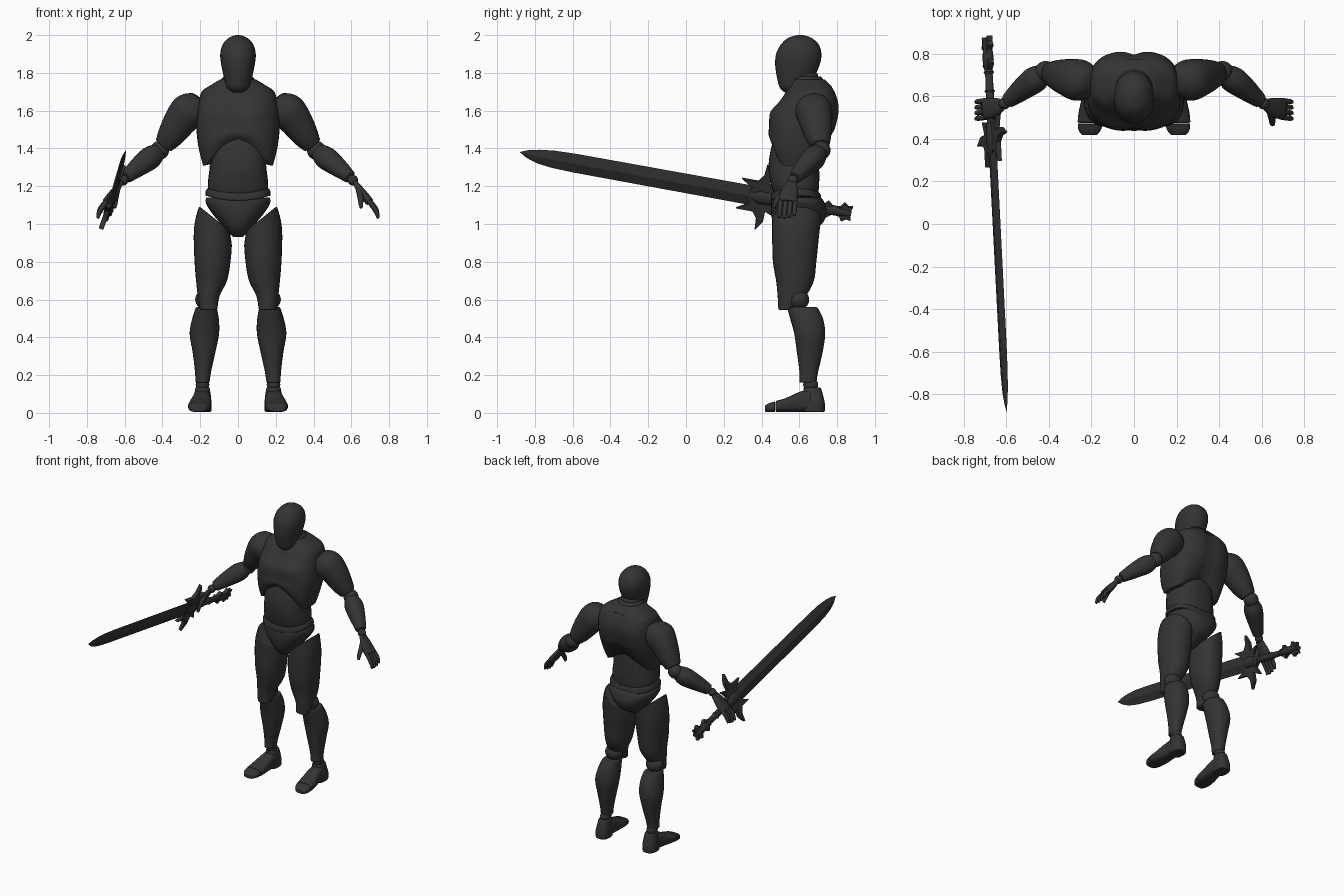
import bpy, bmesh, math
from mathutils import Vector

MAT = bpy.data.materials.new("charcoal")
MAT.diffuse_color = (0.034, 0.034, 0.035, 1)
X, Y, Z = Vector((1, 0, 0)), Vector((0, 1, 0)), Vector((0, 0, 1))


def finish(name, bm, smooth=True, bevel=0.006):
    bmesh.ops.recalc_face_normals(bm, faces=bm.faces[:])
    me = bpy.data.meshes.new(name)
    bm.to_mesh(me)
    bm.free()
    me.materials.append(MAT)
    ob = bpy.data.objects.new(name, me)
    bpy.context.collection.objects.link(ob)
    if bevel:
        mod = ob.modifiers.new("soft_rim", 'BEVEL')
        mod.width, mod.segments, mod.limit_method, mod.angle_limit = bevel, 2, 'ANGLE', 0.8
    if smooth:
        bpy.ops.object.select_all(action='DESELECT')
        ob.select_set(True)
        bpy.context.view_layer.objects.active = ob
        bpy.ops.object.shade_smooth_by_angle(angle=0.8)
    return ob


def spline(rings, steps):
    """Catmull-Rom through ring tuples."""
    if steps == 1:
        return rings
    out, n = [], len(rings)
    for i in range(n - 1):
        a, b, c, d = (rings[max(0, min(n - 1, i + k))] for k in (-1, 0, 1, 2))
        for s in range(steps):
            t = s / steps
            out.append(tuple(0.5 * (2*q + (r-p)*t + (2*p-5*q+4*r-w)*t*t + (3*q-p-3*r+w)*t**3)
                             for p, q, r, w in zip(a, b, c, d)))
    return out + [rings[-1]]


def loft(name, rings, A=X, B=Y, n=28, p=2.2, steps=4, side=1, deform=None, smooth=True, bevel=0.006):
    """Skin superellipse rings (x, y, z, radius along A, radius along B)."""
    bm, rows = bmesh.new(), []
    for x, y, z, ra, rb in spline(rings, steps):
        row = []
        for i in range(n):
            t = 2 * math.pi * i / n
            c, s = math.cos(t), math.sin(t)
            co = (Vector((x, y, z)) + A * math.copysign(abs(c) ** (2 / p), c) * max(ra, 0.001)
                  + B * math.copysign(abs(s) ** (2 / p), s) * max(rb, 0.001))
            if deform:
                co = deform(co)
            co.x *= side
            row.append(bm.verts.new(co))
        rows.append(row)
    for r, q in zip(rows, rows[1:]):
        for i in range(n):
            j = (i + 1) % n
            bm.faces.new((r[i], r[j], q[j], q[i]))
    for row in (rows[0], rows[-1]):
        mid = bm.verts.new(sum((v.co for v in row), Vector()) / n)
        for i in range(n):
            bm.faces.new((row[i], row[(i + 1) % n], mid))
    return finish(name, bm, smooth, bevel)


def stack(name, rows, **kw):
    """Centred vertical part from rows (z, half width, front y, back y)."""
    return loft(name, [(0, (f + b) / 2, z, h, (b - f) / 2) for z, h, f, b in rows], **kw)


def limb(name, pts, side, flat=1.0, **kw):
    """Tapered part along a slanted path of (x, y, z, radius)."""
    d = (Vector(pts[-1][:3]) - Vector(pts[0][:3])).normalized()
    A = (Y - d * d.y).normalized()
    return loft(name, [(x, y, z, r, r * flat) for x, y, z, r in pts], A, d.cross(A), side=side, **kw)


def ball(name, c, r, side):
    bm = bmesh.new()
    bmesh.ops.create_uvsphere(bm, u_segments=24, v_segments=14, radius=1)
    for v in bm.verts:
        v.co = Vector((side * (c[0] + v.co.x * r[0]), c[1] + v.co.y * r[1], c[2] + v.co.z * r[2]))
    finish(name, bm, bevel=0)


def shape_chest(co):
    # ribcage arch at the lower rim, pectoral swell and spine groove
    x, y, z = co
    front = y < 0.6
    w = max(0, min(1, (1.5 - z) / 0.19))
    arch = max(0, 1 - (abs(x) / 0.17) ** 2)
    if front:
        pec = math.exp(-((abs(x) - 0.09) / 0.06) ** 2 - ((z - 1.6) / 0.05) ** 2)
        co.y -= 0.014 * pec
        co.y += 0.012 * math.exp(-(x / 0.025) ** 2) * (z < 1.68)
    else:
        co.y -= 0.018 * math.exp(-(x / 0.035) ** 2) * (z < 1.72)
    co.z += (0.14 if front else 0.09) * w * arch
    return co


# Head, neck and torso
stack("head", [(1.695, .035, .525, .60), (1.72, .058, .497, .63), (1.76, .07, .485, .665),
               (1.80, .08, .477, .69), (1.85, .09, .472, .71), (1.90, .094, .477, .717),
               (1.95, .081, .502, .703), (1.985, .05, .54, .665), (2.0, .012, .588, .62)], bevel=0)
stack("neck", [(1.66, .085, .55, .72), (1.74, .075, .545, .71), (1.80, .066, .55, .695)])
stack("collar", [(1.745, .088, .54, .725), (1.765, .088, .54, .725), (1.78, .078, .548, .715)], p=2)
stack("chest", [(1.31, .185, .455, .72), (1.40, .208, .437, .755), (1.50, .22, .437, .79),
                (1.58, .215, .45, .81), (1.64, .207, .49, .81), (1.70, .193, .53, .79),
                (1.735, .145, .555, .765), (1.765, .095, .565, .735)],
      n=48, p=2.7, steps=6, deform=shape_chest, bevel=0)
stack("abdomen", [(1.16, .152, .465, .70), (1.21, .16, .45, .705), (1.30, .15, .437, .705),
                  (1.40, .145, .45, .70), (1.50, .13, .48, .69)], p=2.5)
stack("waist_band", [(1.135, .172, .45, .718), (1.155, .172, .45, .715), (1.175, .165, .455, .71)], p=2.5,
      deform=lambda c: c + Z * (0.9 * c.x ** 2 - 0.012))
stack("pelvis", [(.93, .025, .52, .60), (.96, .055, .485, .66), (1.0, .09, .462, .72), (1.06, .14, .45, .745),
                 (1.11, .17, .45, .735), (1.14, .168, .455, .715)], p=2.4)


def hip_cut(co):
    # slanted groin line at the top of the thigh
    return co + Z * 0.8 * (co.x - 0.125) * max(0, min(1, (co.z - 0.82) / 0.2))


for s, tag in ((1, "left"), (-1, "right")):
    # Leg
    loft(tag + "_thigh", [(.155, .527, .545, .045, .038), (.155, .56, .62, .058, .075),
                          (.14, .577, .70, .082, .10), (.135, .575, .80, .095, .115),
                          (.133, .58, .93, .10, .124), (.125, .585, 1.03, .08, .13)], side=s, deform=hip_cut)
    ball(tag + "_knee", (.165, .597, .60), (.062, .055, .055), s)
    loft(tag + "_shin", [(.188, .645, .16, .037, .045), (.185, .65, .22, .043, .05), (.18, .655, .32, .06, .068),
                         (.178, .655, .42, .078, .082), (.172, .638, .50, .07, .087),
                         (.168, .615, .56, .055, .08)], side=s)
    ball(tag + "_ankle", (.188, .66, .15), (.036, .04, .036), s)
    loft(tag + "_heel", [(.19, .675, .005, .048, .06), (.19, .677, .05, .05, .058),
                         (.188, .672, .10, .043, .052), (.188, .668, .135, .038, .045)], side=s, p=2.5)
    loft(tag + "_forefoot", [(.19, .66, .065, .046, .06), (.193, .60, .058, .05, .053),
                             (.20, .53, .042, .059, .037), (.205, .475, .034, .06, .029)], X, Z, side=s, p=2.8)
    loft(tag + "_toe_cap", [(.205, .472, .033, .059, .028), (.208, .44, .028, .052, .023),
                            (.209, .417, .022, .035, .016)], X, Z, side=s, p=2.8)
    # Arm
    limb(tag + "_upper_arm", [(.205, .67, 1.665, .045), (.228, .67, 1.64, .078), (.26, .675, 1.60, .097),
                              (.31, .688, 1.54, .087), (.36, .70, 1.465, .07), (.395, .71, 1.415, .05)], s)
    ball(tag + "_elbow", (.415, .715, 1.39), (.05, .05, .05), s)
    limb(tag + "_forearm", [(.425, .707, 1.382, .045), (.465, .678, 1.35, .061), (.53, .628, 1.30, .051),
                            (.593, .577, 1.248, .034)], s)
    ball(tag + "_wrist", (.608, .566, 1.232), (.028, .028, .028), s)
    # Hand
    limb(tag + "_palm", [(.615, .56, 1.225, .026), (.655, .547, 1.17, .046), (.698, .54, 1.115, .05)],
         s, flat=0.45, n=20, p=2.6)
    for i, finger in enumerate(("index", "middle", "ring", "little")):
        y, e = .502 + .026 * i, (.004, .0, .004, .014)[i]
        limb(tag + "_" + finger + "_finger",
             [(.69, y, 1.125, .013), (.718, y - .004, 1.085 + e, .0125), (.734, y - .006, 1.058 + e, .012),
              (.743, y - .008, 1.03 + e, .008)], s, n=10, bevel=0.002)
    limb(tag + "_thumb", [(.64, .53, 1.185, .018), (.648, .492, 1.14, .016), (.65, .472, 1.11, .013),
                          (.652, .465, 1.085, .008)], s, n=10, bevel=0.002)

# Sword frame: axis from tip to pommel, blade width and thickness directions
TIP = Vector((-.60, -.88, 1.375))
AX = (Vector((-.69, .88, 1.055)) - TIP).normalized()
W = Vector((.33, 0, .93))
W = (W - AX * W.dot(AX)).normalized()
T = AX.cross(W)


def rod(name, rows, **kw):
    """Sword part from rows (distance from tip, half width, half thickness, offset)."""
    rings = [(*(TIP + AX * u + W * o), a, b) for u, a, b, o in rows]
    return loft(name, rings, W, T, steps=1, bevel=0, **kw)


def plate(name, pts, half):
    """Symmetric spiked plate from an outline of (distance, width)."""
    bm = bmesh.new()
    outline = pts + [(u, -v) for u, v in reversed(pts)]
    bm.faces.new([bm.verts.new(TIP + AX * u + W * v - T * half) for u, v in outline])
    ext = bmesh.ops.extrude_face_region(bm, geom=bm.faces[:])
    for v in ext["geom"]:
        if isinstance(v, bmesh.types.BMVert):
            v.co += T * 2 * half
    return finish(name, bm, False, 0.003)


rod("blade", [(0, .001, .001, .006), (.04, .022, .005, .003), (.10, .039, .009, 0), (.18, .049, .011, 0),
              (.3, .053, .012, 0), (1.28, .055, .013, 0)], n=4, p=2, smooth=False)
plate("guard", [(1.23, .012), (1.245, .045), (1.18, .085), (1.27, .085), (1.295, .12), (1.30, .185),
                (1.335, .13), (1.335, .075), (1.40, .10), (1.365, .045), (1.39, .02)], .013)
rod("guard_hub", [(1.23, .02, .012, 0), (1.29, .04, .026, 0), (1.35, .035, .026, 0), (1.40, .02, .018, 0)], n=12)
rod("grip", [(1.37, .02, .018, 0), (1.5, .022, .019, 0), (1.64, .018, .017, 0)], n=14)
for k in range(3):
    u = 1.44 + k * .09
    rod("grip_ring", [(u - .01, .019, .018, 0), (u, .026, .024, 0), (u + .01, .019, .018, 0)], n=14)
plate("pommel_spikes", [(1.63, .016), (1.655, .046), (1.685, .022), (1.725, .026), (1.74, .052),
                        (1.765, .035), (1.79, .04), (1.78, .01)], .014)
rod("pommel", [(1.63, .02, .018, 0), (1.68, .028, .026, 0), (1.73, .024, .022, 0), (1.785, .014, .024, 0)], n=12)
